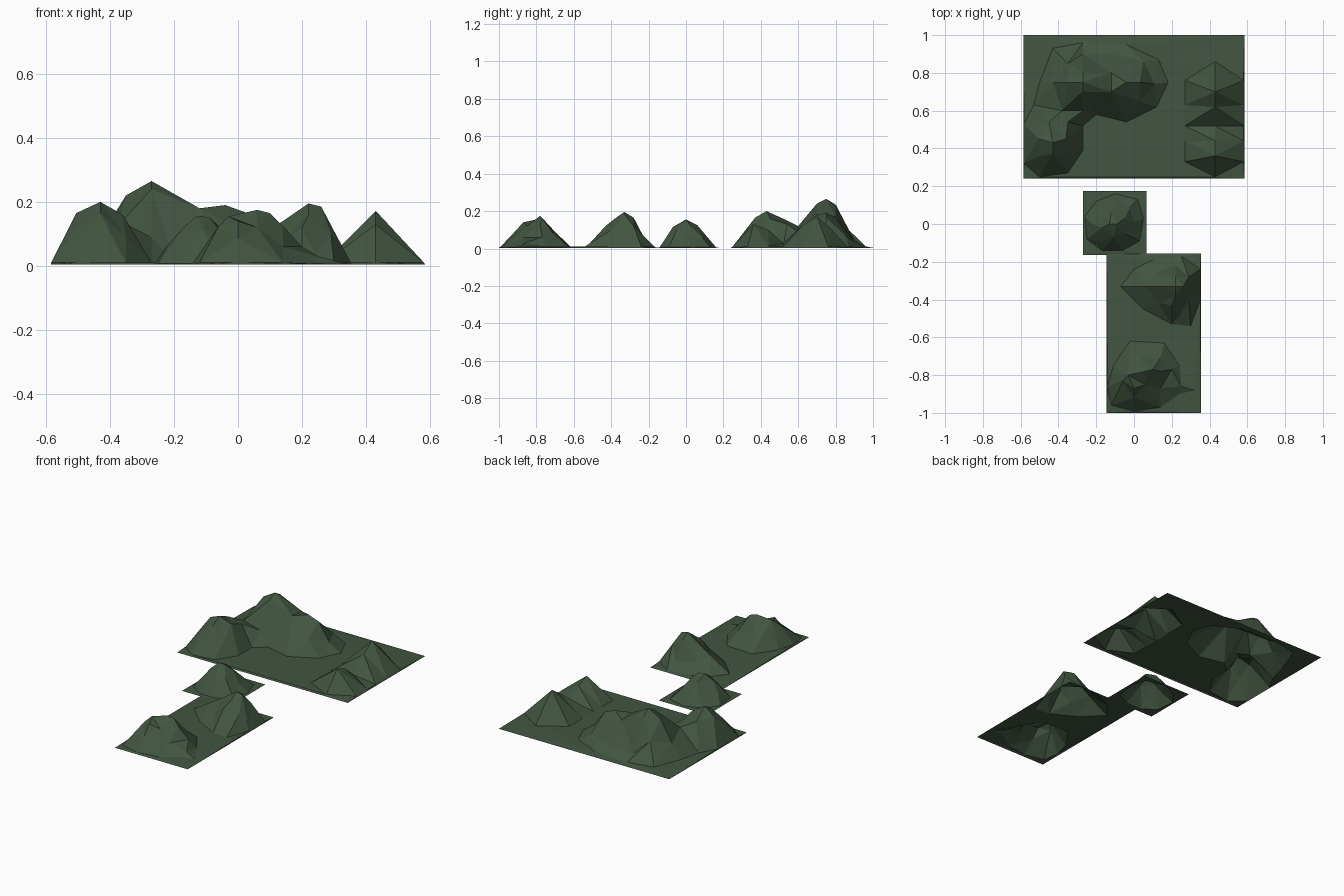
import bpy, bmesh
from mathutils import Vector
from mathutils.geometry import delaunay_2d_cdt

mat = bpy.data.materials.new("dark_green")
mat.diffuse_color = (0.055, 0.09, 0.053, 1)


def terrain(name, x0, x1, y0, y1, floor, foot, rise):
    """Flat rectangular sheet with hills: foot = (x, y) at floor level, rise = (x, y, z)."""
    pts = [(x, y, 0.004) for x in (x0, x1) for y in (y0, y1)]
    pts += [(x, y, floor) for x, y in foot] + list(rise)
    flat = [Vector(p[:2]) for p in pts]
    co, _, faces, orig, _, _ = delaunay_2d_cdt(flat, [(0, 1), (1, 3), (3, 2), (2, 0)], [], 0, 1e-5)
    bm = bmesh.new()
    verts = [bm.verts.new((c.x, c.y, pts[o[0]][2] if o else floor)) for c, o in zip(co, orig)]
    for f in faces:
        face = bm.faces.new([verts[i] for i in f])
        face.normal_update()
        if face.normal.z < 0:
            face.normal_flip()
    me = bpy.data.meshes.new(name)
    bm.to_mesh(me)
    bm.free()
    me.materials.append(mat)
    ob = bpy.data.objects.new(name, me)
    bpy.context.collection.objects.link(ob)


# Back sheet: ridge, left hill and a pair of cones on the right
ridge_foot = [(-0.43, 0.93), (-0.27, 0.96), (-0.04, 0.95), (0.13, 0.87), (0.18, 0.75),
              (0.12, 0.62), (-0.04, 0.54), (-0.2, 0.58), (-0.27, 0.52), (-0.5, 0.75)]
ridge = [(-0.27, 0.75, 0.265), (-0.35, 0.75, 0.22), (-0.27, 0.70, 0.24), (-0.27, 0.80, 0.235),
         (-0.12, 0.70, 0.18), (-0.12, 0.80, 0.17), (-0.04, 0.75, 0.19), (0.03, 0.75, 0.165),
         (-0.43, 0.75, 0.09), (-0.35, 0.85, 0.12), (-0.27, 0.90, 0.045), (-0.12, 0.90, 0.04),
         (0.05, 0.86, 0.06), (0.11, 0.74, 0.06), (0.03, 0.65, 0.10), (-0.27, 0.60, 0.09),
         (-0.38, 0.60, 0.12)]
left_foot = [(-0.583, 0.32), (-0.583, 0.53), (-0.53, 0.63), (-0.27, 0.39), (-0.35, 0.27), (-0.5, 0.25)]
left_hill = [(-0.43, 0.43, 0.20), (-0.505, 0.45, 0.165), (-0.36, 0.45, 0.16), (-0.43, 0.37, 0.165),
             (-0.35, 0.54, 0.13), (-0.45, 0.54, 0.15), (-0.50, 0.36, 0.12), (-0.35, 0.36, 0.09)]
cone_foot = [(0.43, 0.86), (0.43, 0.25)]
cone_foot += [(x, y) for x in (0.27, 0.58) for y in (0.33, 0.44, 0.52, 0.63, 0.76)]
cones = [(0.43, 0.70, 0.172), (0.43, 0.62, 0.12), (0.43, 0.52, 0.03),
         (0.43, 0.44, 0.10), (0.43, 0.36, 0.13), (0.43, 0.78, 0.10)]
terrain("back_hills", -0.585, 0.585, 0.24, 1.0, 0.011,
        ridge_foot + left_foot + cone_foot, ridge + left_hill + cones)

# Small middle sheet with one rugged hill
mid_foot = [(-0.25, -0.08), (-0.26, 0.04), (-0.2, 0.12), (-0.1, 0.16), (0.02, 0.13),
            (0.05, 0.03), (0.03, -0.09), (-0.06, -0.14), (-0.17, -0.14)]
mid_hill = [(-0.13, 0.0, 0.155), (-0.09, 0.0, 0.153), (-0.11, -0.07, 0.115), (-0.17, -0.02, 0.12),
            (-0.12, 0.06, 0.125), (-0.05, 0.03, 0.115), (-0.05, -0.05, 0.10), (-0.22, 0.0, 0.065),
            (-0.15, 0.10, 0.065), (-0.17, -0.09, 0.06), (0.0, 0.01, 0.055), (-0.02, 0.09, 0.055),
            (-0.05, -0.10, 0.05)]
terrain("middle_hill", -0.27, 0.065, -0.163, 0.175, 0.007, mid_foot, mid_hill)

# Front sheet with two hills
right_foot = [(-0.07, -0.33), (0.0, -0.24), (0.1, -0.19), (0.25, -0.17), (0.352, -0.24),
              (0.352, -0.40), (0.3, -0.54), (0.2, -0.53), (0.05, -0.45)]
right_hill = [(0.22, -0.33, 0.195), (0.26, -0.33, 0.185), (0.14, -0.33, 0.14), (0.06, -0.33, 0.09),
              (0.22, -0.38, 0.16), (0.22, -0.28, 0.165), (0.29, -0.28, 0.12), (0.22, -0.22, 0.05),
              (0.20, -0.43, 0.12), (0.29, -0.40, 0.10), (0.13, -0.42, 0.065), (0.11, -0.26, 0.07),
              (0.24, -0.49, 0.04)]
front_foot = [(-0.14, -0.86), (-0.12, -0.96), (0.0, -0.99), (0.14, -0.97), (0.24, -0.9),
              (0.32, -0.88), (0.24, -0.75), (0.16, -0.63), (-0.02, -0.62), (-0.11, -0.75)]
front_hill = [(0.06, -0.78, 0.175), (0.10, -0.77, 0.165), (-0.03, -0.80, 0.155), (-0.06, -0.83, 0.125),
              (0.0, -0.87, 0.14), (0.06, -0.85, 0.12), (0.14, -0.78, 0.125), (0.14, -0.71, 0.08),
              (0.03, -0.71, 0.10), (-0.02, -0.66, 0.04), (0.13, -0.66, 0.04), (0.0, -0.92, 0.085),
              (0.14, -0.87, 0.06), (0.20, -0.77, 0.06), (0.25, -0.86, 0.03)]
terrain("front_hills", -0.145, 0.355, -1.0, -0.157, 0.011,
        right_foot + front_foot, right_hill + front_hill)
